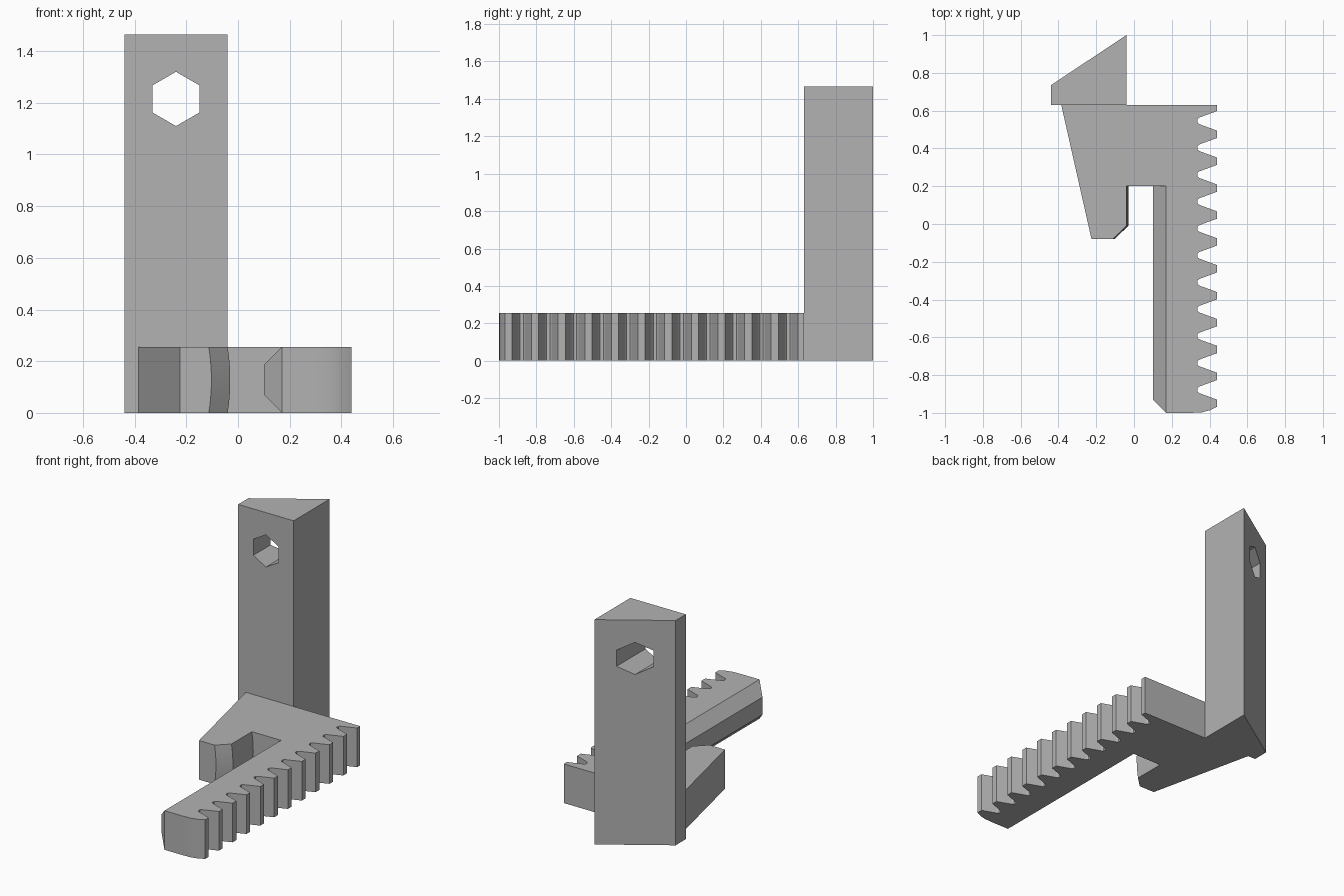
import bpy, bmesh, math
from mathutils import Matrix

cube = bpy.data.objects.get("Cube")
if cube:
    bpy.data.objects.remove(cube, do_unlink=True)

GREY = (0.45, 0.45, 0.45, 1)
mat = bpy.data.materials.new("plain grey")
mat.use_nodes = True
mat.diffuse_color = GREY
mat.node_tree.nodes["Principled BSDF"].inputs["Base Color"].default_value = GREY


def loft(name, outline, levels):
    """Stack outline(z) rings into a closed solid."""
    bm = bmesh.new()
    rings = [[bm.verts.new((x, y, z)) for x, y in outline(z)] for z in levels]
    n = len(rings[0])
    for low, high in zip(rings, rings[1:]):
        for i in range(n):
            j = (i + 1) % n
            bm.faces.new((low[i], low[j], high[j], high[i]))
    bm.faces.new(rings[0][::-1])
    bm.faces.new(rings[-1])
    bmesh.ops.remove_doubles(bm, verts=bm.verts, dist=0.0005)
    bmesh.ops.recalc_face_normals(bm, faces=bm.faces)
    mesh = bpy.data.meshes.new(name)
    bm.to_mesh(mesh)
    bm.free()
    mesh.materials.append(mat)
    obj = bpy.data.objects.new(name, mesh)
    bpy.context.collection.objects.link(obj)
    return obj


def activate(obj):
    bpy.ops.object.select_all(action='DESELECT')
    obj.select_set(True)
    bpy.context.view_layer.objects.active = obj


HEIGHT = 0.255       # thickness of the rack plate
BACK = 0.63          # where plate and post meet
PITCH = 0.1424
ROOT, TIP = 0.335, 0.44

# Tooth gaps along the right edge, front to back
gaps = []
for k in reversed(range(11)):
    c = 0.546 - k * PITCH
    gaps += [(TIP, c - 0.052), (ROOT + 0.012, c - 0.018), (ROOT, c - 0.009),
             (ROOT, c + 0.009), (ROOT + 0.012, c + 0.018), (TIP, c + 0.052)]


def rack_outline(z):
    bulge = 0.01 * (1 - (2 * z / HEIGHT - 1) ** 2)       # barrelled hook face
    ridge = min(z, HEIGHT - z, 0.07)                     # bevelled inner rail
    return ([(0.17, -1), (0.30, -1), (0.36, -0.997), (0.405, -0.985), (TIP, -0.967)]
            + gaps
            + [(TIP, BACK), (-0.385, BACK),
               (-0.225, -0.08), (-0.113 + bulge, -0.08),
               (-0.04 + bulge, -0.01), (-0.04 + bulge, 0.2),
               (0.17 - ridge, 0.2), (0.17 - ridge, -1 + ridge)])


levels = [0, 0.035, 0.07, 0.1, HEIGHT / 2, 0.155, 0.185, 0.22, HEIGHT]
rack = loft("toothed_rack_with_hook", rack_outline, levels)
activate(rack)
bpy.ops.object.shade_smooth_by_angle(angle=math.radians(15))

# Upright post with a slanted back
post_shape = [(-0.44, BACK), (-0.04, BACK), (-0.04, 1.0), (-0.44, 0.735)]
post = loft("upright_post", lambda z: post_shape, [0, 1.465])

# Hexagonal hole through the post
hexagon = [(0.105 * math.sin(i * math.pi / 3), 0.105 * math.cos(i * math.pi / 3))
           for i in range(6)]
cutter = loft("hole_cutter", lambda z: hexagon, [-1, 1])
cutter.hide_render = True
cutter.data.transform(Matrix.Translation((-0.24, 0.8, 1.215))
                      @ Matrix.Rotation(math.pi / 2, 4, 'X'))
cut = post.modifiers.new("hole", 'BOOLEAN')
cut.operation = 'DIFFERENCE'
cut.solver = 'EXACT'
cut.object = cutter
activate(post)
bpy.ops.object.modifier_apply(modifier=cut.name)
bpy.data.objects.remove(cutter, do_unlink=True)
